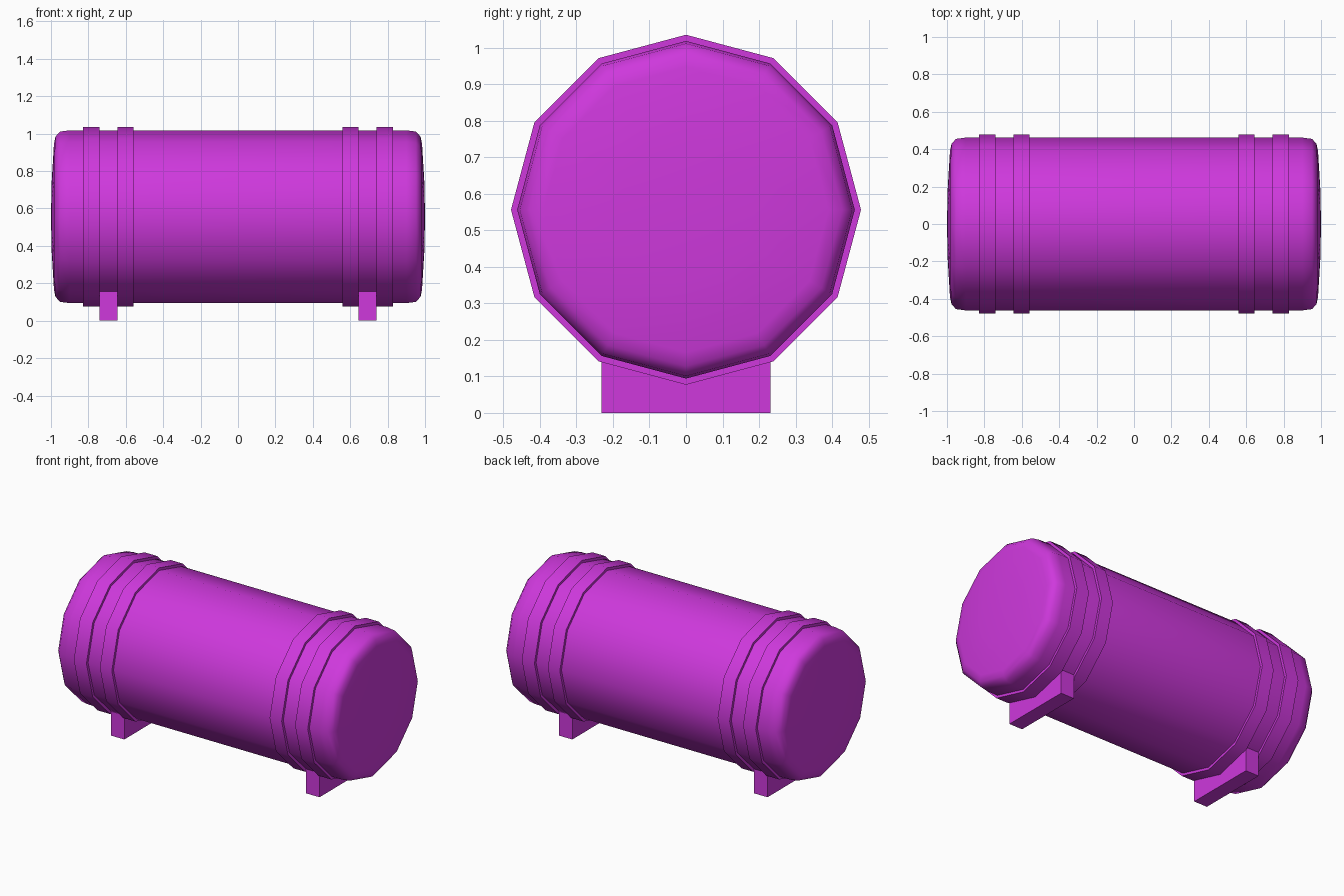
import bpy, bmesh, math

if "Cube" in bpy.data.objects:
    bpy.data.objects.remove(bpy.data.objects["Cube"])

SIDES, AXIS_Z = 12, 0.556
mat = bpy.data.materials.new("magenta_paint")
mat.diffuse_color = (0.62, 0.04, 0.72, 1)
mat.use_nodes = True
mat.node_tree.nodes["Principled BSDF"].inputs["Base Color"].default_value = mat.diffuse_color


def finish(name, bm, smooth):
    bmesh.ops.recalc_face_normals(bm, faces=bm.faces)
    me = bpy.data.meshes.new(name)
    bm.to_mesh(me)
    bm.free()
    me.materials.append(mat)
    ob = bpy.data.objects.new(name, me)
    bpy.context.collection.objects.link(ob)
    if smooth:
        bpy.ops.object.select_all(action='DESELECT')
        ob.select_set(True)
        bpy.context.view_layer.objects.active = ob
        bpy.ops.object.shade_smooth_by_angle(angle=math.radians(50))
    return ob


def lathe(name, profile, closed=False):
    """Revolve (x, radius) points around the horizontal axis."""
    bm = bmesh.new()
    rings = []
    for x, r in profile:
        if r == 0:
            rings.append([bm.verts.new((x, 0, AXIS_Z))] * SIDES)
        else:
            rings.append([bm.verts.new((x, r * math.sin(a), AXIS_Z + r * math.cos(a)))
                          for a in (2 * math.pi * i / SIDES for i in range(SIDES))])
    pairs = list(zip(rings, rings[1:])) + ([(rings[-1], rings[0])] if closed else [])
    for a, b in pairs:
        for i in range(SIDES):
            j = (i + 1) % SIDES
            bm.faces.new(list(dict.fromkeys((a[i], a[j], b[j], b[i]))))
    return finish(name, bm, True)


# Tank body with gently domed ends
half = [(1.0, 0), (0.996, 0.19), (0.984, 0.39), (0.976, 0.428), (0.952, 0.455), (0.9, 0.462)]
lathe("tank_body", half + [(-x, r) for x, r in reversed(half)])

for side, s in (("left", -1), ("right", 1)):
    # Pair of raised straps at each end
    for label, x0, x1 in (("outer", 0.74, 0.83), ("inner", 0.56, 0.645)):
        lathe(f"{side}_{label}_strap",
              [(s * x0, 0.46), (s * x0, 0.479), (s * x1, 0.479), (s * x1, 0.46)], closed=True)

    # Foot block, sitting between the straps
    bm = bmesh.new()
    bmesh.ops.create_cube(bm, size=1)
    for v in bm.verts:
        v.co = (s * 0.6925 + v.co.x * 0.095, v.co.y * 0.462, (v.co.z + 0.5) * 0.156)
    finish(f"{side}_foot", bm, False)
